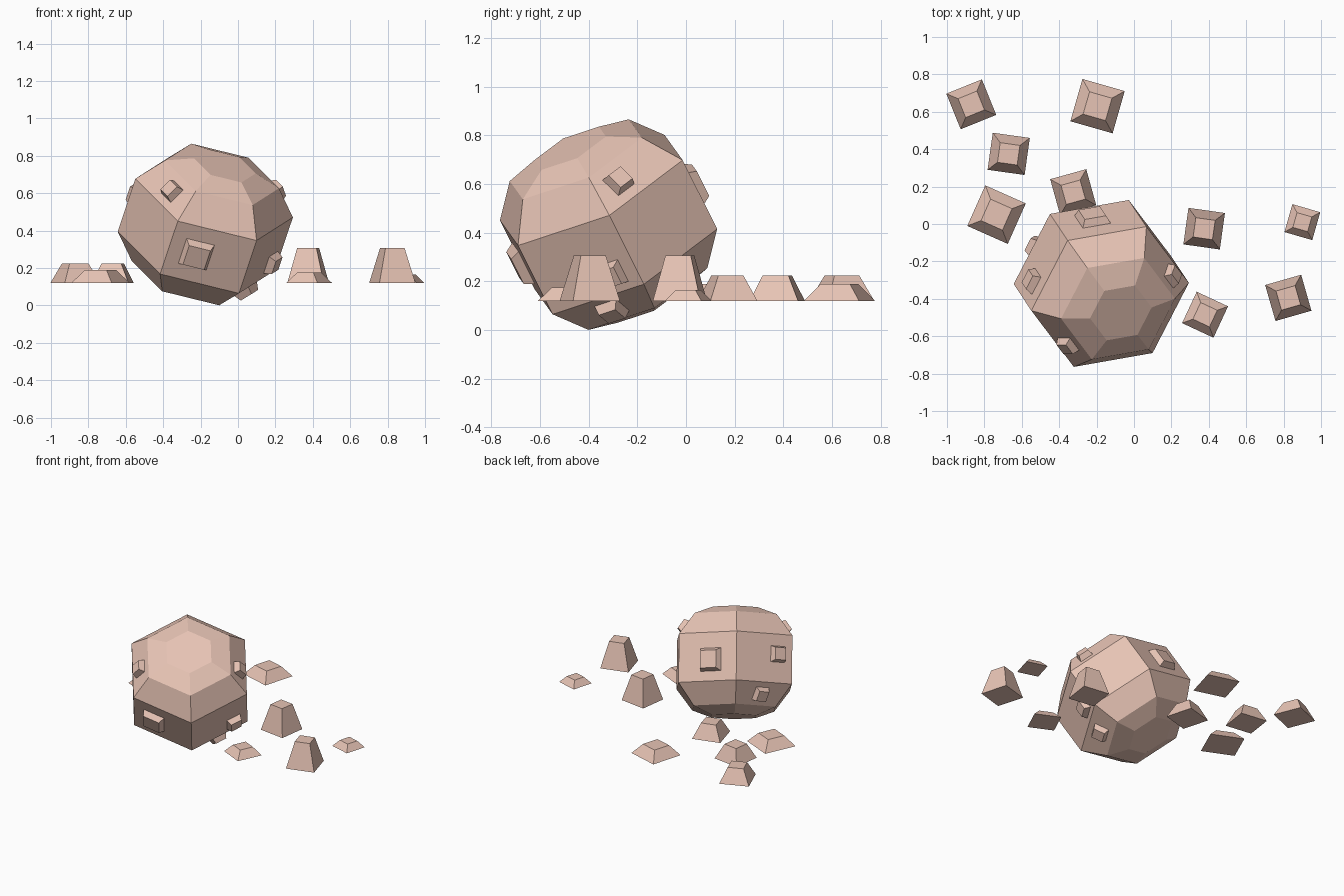
import bpy, bmesh
from math import radians, cos, sin, pi
from mathutils import Matrix, Vector

if "Cube" in bpy.data.objects:
    bpy.data.objects.remove(bpy.data.objects["Cube"])

mat = bpy.data.materials.new("clay")
mat.diffuse_color = (0.80, 0.55, 0.46, 1)
mat.use_nodes = True
mat.node_tree.nodes["Principled BSDF"].inputs["Base Color"].default_value = mat.diffuse_color


def add_object(name, rings, sides, matrix, turn=0.0):
    """Stack of (radius, height) rings with flat end caps."""
    bm = bmesh.new()
    loops = [[bm.verts.new((r * cos(turn + 2 * pi * i / sides),
                            r * sin(turn + 2 * pi * i / sides), h))
              for i in range(sides)] for r, h in rings]
    for a, b in zip(loops, loops[1:]):
        for i in range(sides):
            j = (i + 1) % sides
            bm.faces.new((a[i], a[j], b[j], b[i]))
    bm.faces.new(loops[0][::-1])
    bm.faces.new(loops[-1])
    mesh = bpy.data.meshes.new(name)
    bm.to_mesh(mesh)
    bm.free()
    mesh.materials.append(mat)
    ob = bpy.data.objects.new(name, mesh)
    ob.matrix_world = matrix
    bpy.context.collection.objects.link(ob)
    return ob


def frustum(name, base, top, low, high, matrix):
    k = 0.5 ** 0.5
    return add_object(name, [(base * k, low), (top * k, high)], 4, matrix, pi / 4)


def frame(x, y, z, origin):
    m = Matrix((x, y, z)).transposed().to_4x4()
    m.translation = origin
    return m


# Tilted boulder: hexagonal drum with stepped caps
axis = Vector((0.286, -0.430, 0.856)).normalized()
side = axis.cross(Vector((0.956, 0.169, -0.236))).normalized()
tilt = frame(side.cross(axis), side, axis, Vector((-0.175, -0.318, 0.433)))
half = [(0.44, 0.165), (0.318, 0.313), (0.172, 0.366)]
rings = [(r, -h) for r, h in reversed(half)] + half
add_object("boulder", rings, 6, tilt)

# Studs on the boulder: (face angle, band, sideways shift, shift along face, size)
studs = [(-90, 0, -0.067, 0.0, 0.165), (90, 0, 0.025, -0.02, 0.165),
         (150, 0, 0.105, 0.03, 0.115), (-30, 0, 0.11, -0.08, 0.11),
         (210, 1, 0.04, 0.0, 0.10), (30, 1, -0.074, 0.0, 0.10),
         (150, -1, 0.005, 0.0, 0.105), (-30, -1, 0.01, 0.0, 0.11)]
c30 = cos(pi / 6)
for n, (deg, band, shift, rise, size) in enumerate(studs):
    a = radians(deg)
    out, tangent, up = Vector((cos(a), sin(a), 0)), Vector((-sin(a), cos(a), 0)), Vector((0, 0, 1))
    if band:
        normal = (out * 0.148 + up * band * 0.106).normalized()
        pos = out * (0.379 * c30) + up * band * 0.239
    else:
        normal, pos = out, out * (0.44 * c30)
    along = normal.cross(tangent)
    pos = pos + tangent * shift + along * rise
    frustum(f"stud_{n + 1}", size, size * 0.72, -0.01, 0.04,
            tilt @ frame(tangent, along, normal, pos))

# Loose rocks scattered around: (x, y, rotation, base size, top z)
rocks = [(-0.87, 0.64, 22, 0.205, 0.225), (-0.67, 0.375, -8, 0.2, 0.225),
         (-0.735, 0.05, -24, 0.237, 0.19), (-0.195, 0.63, -16, 0.235, 0.19),
         (-0.325, 0.17, 15.5, 0.2, 0.225), (0.375, -0.025, -8, 0.197, 0.307),
         (0.38, -0.485, -25, 0.185, 0.175), (0.90, 0.01, -16, 0.155, 0.165),
         (0.825, -0.395, 16, 0.2, 0.307)]
for n, (x, y, rot, size, top) in enumerate(rocks):
    frustum(f"loose_rock_{n + 1}", size, size * 0.53, 0.12, top,
            Matrix.Translation((x, y, 0)) @ Matrix.Rotation(radians(rot), 4, 'Z'))
